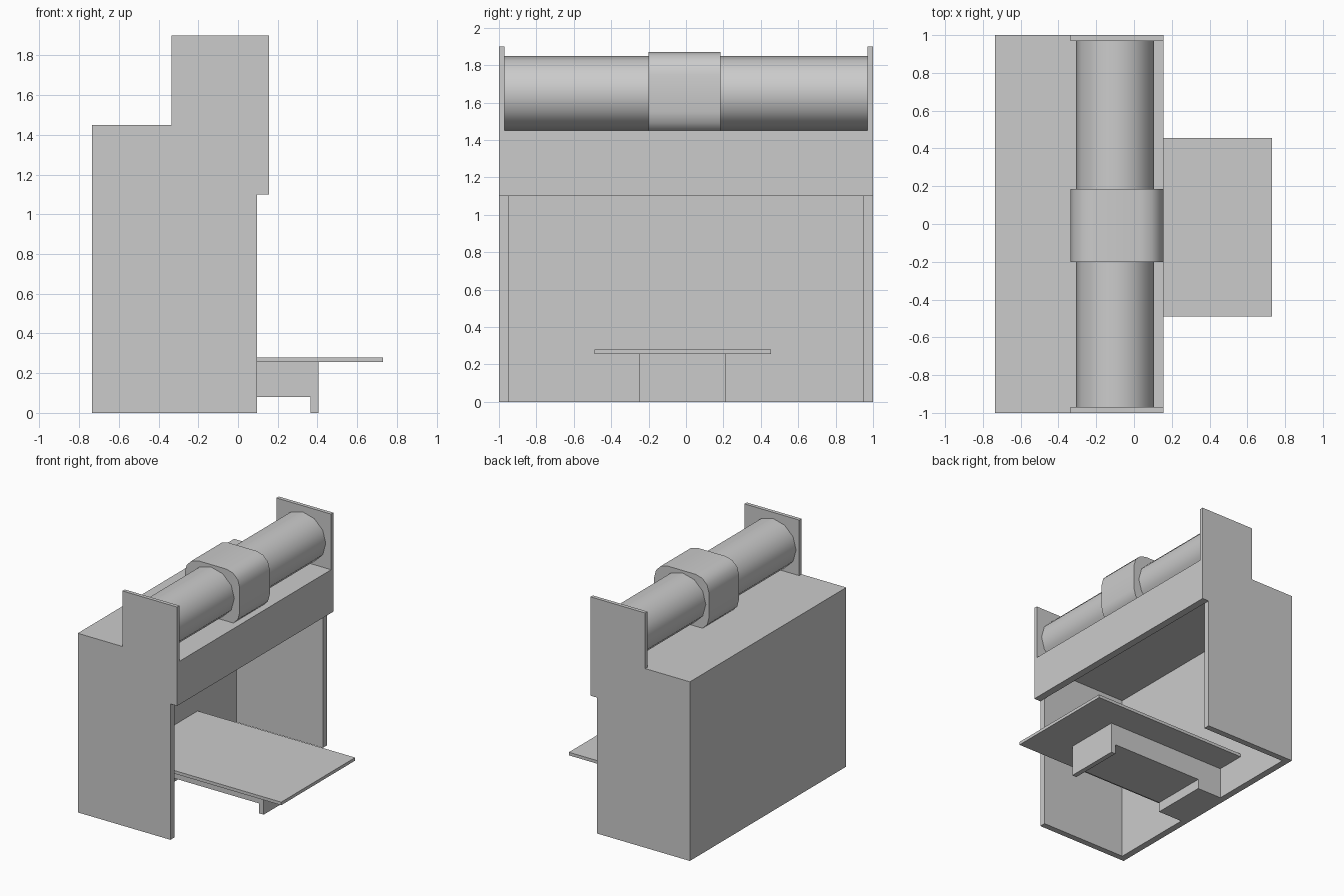
import bpy, bmesh
from math import sin, cos, pi, radians

if "Cube" in bpy.data.objects:
    bpy.data.objects.remove(bpy.data.objects["Cube"])

def extrude(name, profile, y0, y1, smooth=False):
    """Extrude an (x, z) profile along y."""
    bm = bmesh.new()
    face = bm.faces.new([bm.verts.new((x, y0, z)) for x, z in profile])
    ext = bmesh.ops.extrude_face_region(bm, geom=[face])
    for v in ext["geom"]:
        if isinstance(v, bmesh.types.BMVert):
            v.co.y = y1
    bmesh.ops.recalc_face_normals(bm, faces=bm.faces)
    mesh = bpy.data.meshes.new(name)
    bm.to_mesh(mesh)
    bm.free()
    ob = bpy.data.objects.new(name, mesh)
    bpy.context.collection.objects.link(ob)
    if smooth:
        bpy.ops.object.select_all(action='DESELECT')
        ob.select_set(True)
        bpy.context.view_layer.objects.active = ob
        bpy.ops.object.shade_smooth_by_angle(angle=radians(40))
    return ob

def rect(x0, x1, z0, z1):
    return [(x0, z0), (x1, z0), (x1, z1), (x0, z1)]

BACK, FRONT, LIP, TOP = -0.735, 0.095, 0.155, 1.45

# Cabinet back, top and front fascia in one folded profile
extrude("cabinet_shell", [(BACK, 0), (-0.68, 0), (-0.68, 1.37), (FRONT, 1.37),
                          (FRONT, 1.10), (LIP, 1.10), (LIP, TOP), (BACK, TOP)], -0.95, 0.95)

# Side walls with upright end plates holding the roller
side = [(BACK, 0), (FRONT, 0), (FRONT, 1.10), (LIP, 1.10), (LIP, TOP), (BACK, TOP)]
for s, label in ((-1, "left"), (1, "right")):
    extrude(f"side_wall_{label}", side, 0.95 * s, s)
    extrude(f"end_plate_{label}", rect(-0.335, LIP, TOP, 1.90), 0.97 * s, s)

# Roller lying across the top
extrude("roller", [(-0.10 + 0.207 * cos(i * pi / 6), 1.65 + 0.20 * sin(i * pi / 6))
                   for i in range(12)], -0.97, 0.97, smooth=True)

# Rounded band around the middle of the roller
r = 0.12
band = []
for k, (sx, sz) in enumerate(((1, 1), (-1, 1), (-1, -1), (1, -1))):
    for i in range(4):
        a = k * pi / 2 + i * pi / 6
        band.append((-0.09 + sx * (0.245 - r) + r * cos(a), 1.65 + sz * (0.22 - r) + r * sin(a)))
extrude("roller_band", band, -0.20, 0.185, smooth=True)

# Tray and its footed support
extrude("tray", rect(-0.68, 0.73, 0.255, 0.28), -0.49, 0.455)
extrude("tray_support", [(-0.68, 0), (-0.46, 0), (-0.46, 0.08), (0.365, 0.08), (0.365, 0),
                         (0.405, 0), (0.405, 0.255), (-0.68, 0.255)], -0.25, 0.215)
